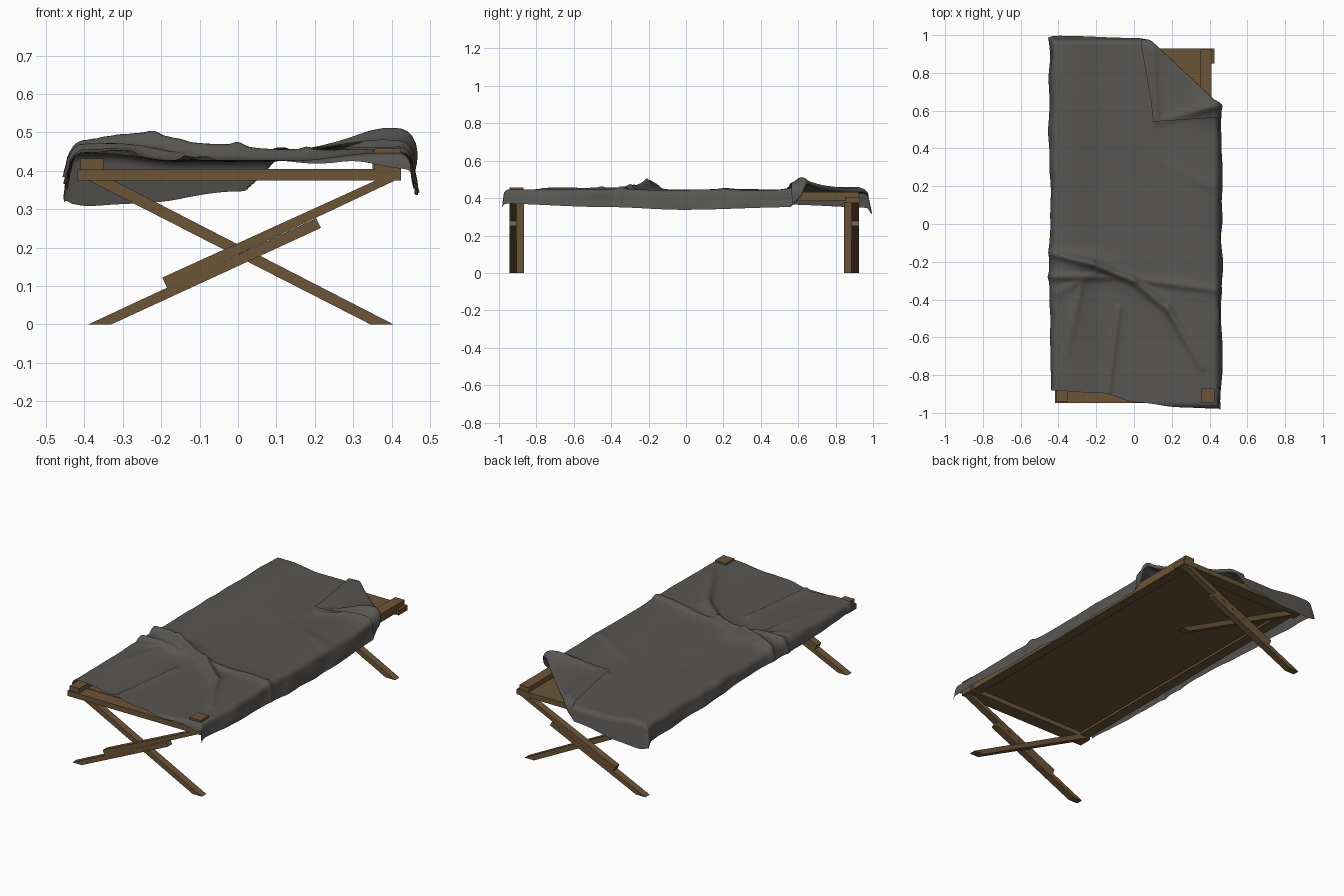
import bpy, bmesh, math
from mathutils import Vector, noise

if "Cube" in bpy.data.objects:
    bpy.data.objects.remove(bpy.data.objects["Cube"])


def material(name, rgb):
    m = bpy.data.materials.new(name)
    m.diffuse_color = (*rgb, 1)
    m.use_nodes = True
    m.node_tree.nodes["Principled BSDF"].inputs["Base Color"].default_value = m.diffuse_color
    return m


WOOD = material("brown wood", (0.15, 0.09, 0.04))
CLOTH = material("grey cloth", (0.098, 0.093, 0.086))
METAL = material("grey metal", (0.12, 0.12, 0.12))


def finish(bm, name, mat):
    bmesh.ops.recalc_face_normals(bm, faces=bm.faces)
    me = bpy.data.meshes.new(name)
    bm.to_mesh(me)
    bm.free()
    me.materials.append(mat)
    ob = bpy.data.objects.new(name, me)
    bpy.context.collection.objects.link(ob)
    return ob


def prism(name, pts, y0, y1, mat=WOOD):
    """Extrude an x-z profile between two y values."""
    bm = bmesh.new()
    f = bm.faces.new([bm.verts.new((x, y0, z)) for x, z in pts])
    r = bmesh.ops.extrude_face_region(bm, geom=[f])
    vs = [v for v in r["geom"] if isinstance(v, bmesh.types.BMVert)]
    bmesh.ops.translate(bm, verts=vs, vec=(0, y1 - y0, 0))
    return finish(bm, name, mat)


def box(name, x0, x1, y0, y1, z0, z1, mat=WOOD):
    return prism(name, [(x0, z0), (x1, z0), (x1, z1), (x0, z1)], y0, y1, mat)


# side rails and canvas bed
for s, side in ((-1, "left"), (1, "right")):
    box(side + "_rail", s * 0.38 - 0.03, s * 0.38 + 0.03, -0.94, 0.925, 0.385, 0.432)
box("canvas_bed", -0.36, 0.36, -0.865, 0.85, 0.398, 0.405)
# bare rail end showing through the cover
box("rail_end_cap", 0.355, 0.425, -0.945, -0.87, 0.405, 0.4575)

# crossed legs and end bars, mirrored front to back
for s, end in ((-1, "front"), (1, "back")):
    def Y(v):
        return s * v - 0.01
    box(end + "_end_bar", -0.418, 0.425, Y(0.86), Y(0.938), 0.375, 0.405)
    k = 0.46
    prism(end + "_leg_lower_board",
          [(-0.39, 0), (-0.33, 0), (0.213, 0.25), (0.2, 0.275)], Y(0.895), Y(0.935))
    prism(end + "_leg_upper_board",
          [(-0.185, 0.095), (0.42, 0.38), (0.37, 0.38), (-0.197, 0.122)], Y(0.895), Y(0.935))
    prism(end + "_cross_leg",
          [(0.345, 0), (0.405, 0), (-0.33, 0.378), (-0.395, 0.378)], Y(0.855), Y(0.895))
    prism(end + "_board_cap",
          [(0.213, 0.25), (0.216, 0.252), (0.203, 0.277), (0.2, 0.275)],
          Y(0.895), Y(0.935), METAL)

# blanket: flat sheet with ridges, one folded corner, draped over the frame
RIDGES = [  # x0, y0, x1, y1, height at start, height at end, width
    (-0.46, -0.15, -0.22, -0.21, 0.03, 0.045, 0.022),
    (-0.22, -0.21, 0.0, -0.30, 0.045, 0.035, 0.022),
    (0.0, -0.30, 0.18, -0.45, 0.035, 0.028, 0.022),
    (0.18, -0.45, 0.36, -0.76, 0.028, 0.008, 0.02),
    (0.0, -0.29, 0.52, -0.36, 0.02, 0.016, 0.02),
    (-0.48, -0.28, -0.05, -0.28, 0.025, 0.014, 0.02),
    (-0.40, -0.36, -0.15, -0.23, 0.008, 0.02, 0.025),
    (-0.08, -0.45, -0.14, -0.92, 0.012, 0.014, 0.014),
    (-0.28, -0.33, -0.36, -0.7, 0.012, 0.004, 0.02),
    (0.1, 0.35, 0.4, 0.2, 0.002, 0.008, 0.03),
    (0.10, 0.92, 0.12, 0.55, 0.012, 0.012, 0.018),
    (0.12, 0.54, 0.44, 0.63, 0.006, 0.03, 0.025),
]
FOLD_P = Vector((0.12, 0.93))
FOLD_N = Vector((0.684, 0.73)).normalized()
ROLL = 0.011


def smooth(t):
    t = max(0.0, min(1.0, t))
    return t * t * (3 - 2 * t)


def ridge_height(p):
    best = 0.0
    for x0, y0, x1, y1, h0, h1, w in RIDGES:
        a, d = Vector((x0, y0)), Vector((x1 - x0, y1 - y0))
        t = max(0, min(1, (p - a).dot(d) / d.length_squared))
        r = (p - a - d * t).length
        h = (h0 + (h1 - h0) * t) * (0.75 * math.exp(-(r / w) ** 2)
                                    + 0.25 * math.exp(-(r / (3 * w)) ** 2))
        best = max(best, h) + 0.25 * min(best, h)
    return best


def drape(t, R=0.03):
    """Outward run, drop and bend angle for a length t past an edge."""
    if t <= 0:
        return 0, 0, 0
    if t < R * math.pi / 2:
        return R * math.sin(t / R), R * (1 - math.cos(t / R)), t / R
    e = t - R * math.pi / 2
    return R + 0.2 * e, R + 0.97 * e, math.pi / 2


def cloth_point(a, b):
    p = Vector((a, b))
    h = 0.0
    # roll the back right corner over
    d = (p - FOLD_P).dot(FOLD_N)
    if d > 0:
        base = p - FOLD_N * d
        if d < math.pi * ROLL:
            p = base + FOLD_N * ROLL * math.sin(d / ROLL)
            h = ROLL * (1 - math.cos(d / ROLL))
        else:
            p = base - FOLD_N * (d - math.pi * ROLL)
            h = 2 * ROLL
    h += ridge_height(p)
    h += 0.02 * math.exp(-((p - Vector((0.38, 0.63))).length / 0.08) ** 2)
    h += 0.02 * math.exp(-((p.x + 0.25) / 0.14) ** 2 - ((p.y + 0.22) / 0.06) ** 2)
    n = noise.noise(Vector((p.x * 5, p.y * 3, 1.7)))
    h += 0.005 * (n + 0.6)
    ox, dx, ax = drape(abs(p.x) - (0.405 if p.x < 0 else 0.42))
    oy, dy, ay = drape(abs(p.y) - 0.945)
    sx, sy = (1 if p.x > 0 else -1), (1 if p.y > 0 else -1)
    x = max(-0.405, min(0.42, p.x))
    y = max(-0.945, min(0.945, p.y))
    top = 0.423 + 0.02 * smooth((abs(p.x) - 0.15) / 0.2)
    hang = 0.012 * noise.noise(Vector((p.x * 9, p.y * 7, 5.0)))
    out = 0.4 * h
    return (x + sx * (ox + (out + hang) * math.sin(ax)),
            y + sy * (oy + 0.3 * out * math.sin(ay)),
            top + h * math.cos(max(ax, ay)) - max(dx, dy) - 0.3 * min(dx, dy))


def lerp_table(t, table):
    for (t0, v0), (t1, v1) in zip(table, table[1:]):
        if t <= t1:
            return v0 + (v1 - v0) * smooth((t - t0) / (t1 - t0))
    return table[-1][1]


FRONT = [(0, -0.88), (0.3, -0.895), (0.5, -0.945), (0.75, -0.975), (0.93, -1.0), (1, -1.03)]
BACK = [(0, 1.06), (0.12, 1.1), (0.5, 1.04), (1, 1.0)]
LEFT = [(0, -0.47), (0.2, -0.485), (0.4, -0.48), (0.7, -0.5), (1, -0.52)]
RIGHT = [(0, 0.51), (0.3, 0.53), (0.5, 0.545), (0.8, 0.53), (1, 0.53)]
NU, NV = 130, 250
bm = bmesh.new()
grid = []
for j in range(NV + 1):
    v = j / NV
    row = []
    for i in range(NU + 1):
        u = i / NU
        l, r = lerp_table(v, LEFT), lerp_table(v, RIGHT)
        f, k = lerp_table(u, FRONT), lerp_table(u, BACK)
        row.append(bm.verts.new(cloth_point(l + (r - l) * u, f + (k - f) * v)))
    grid.append(row)
for j in range(NV):
    for i in range(NU):
        bm.faces.new((grid[j][i], grid[j][i + 1], grid[j + 1][i + 1], grid[j + 1][i]))
blanket = finish(bm, "blanket", CLOTH)
for poly in blanket.data.polygons:
    poly.use_smooth = True
